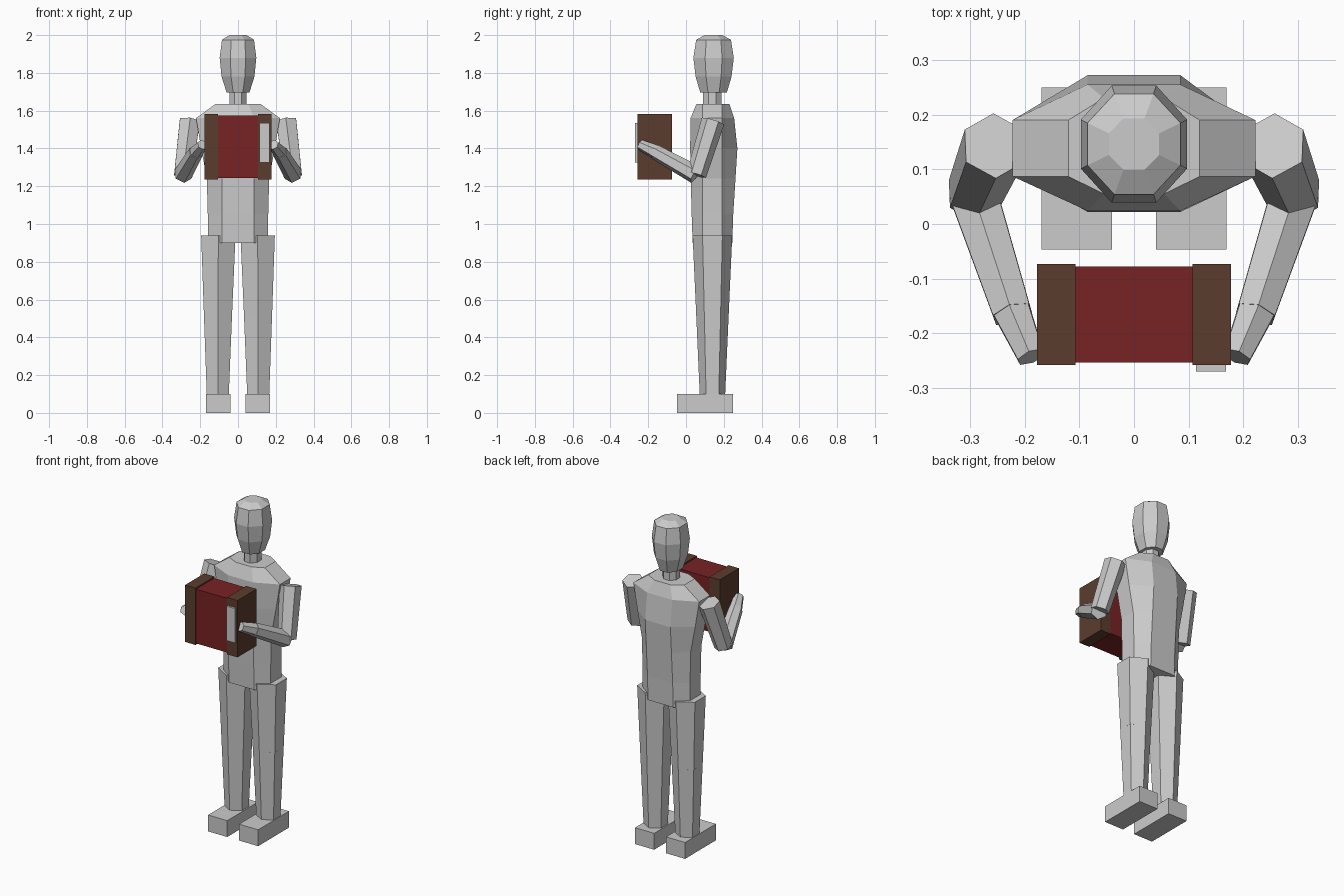
import bpy, bmesh, math
from mathutils import Vector

if "Cube" in bpy.data.objects:
    bpy.data.objects.remove(bpy.data.objects["Cube"])


def material(name, rgb):
    m = bpy.data.materials.new(name)
    m.diffuse_color = (*rgb, 1)
    m.use_nodes = True
    m.node_tree.nodes["Principled BSDF"].inputs["Base Color"].default_value = m.diffuse_color
    return m


GREY = material("pale grey", (0.6, 0.6, 0.6))
RED = material("dark red", (0.185, 0.016, 0.018))
BROWN = material("brown", (0.105, 0.046, 0.027))


def loft(name, rings, mat):
    """Closed solid through a list of equal-length point rings."""
    bm = bmesh.new()
    vs = [[bm.verts.new(p) for p in r] for r in rings]
    n = len(vs[0])
    for a, b in zip(vs, vs[1:]):
        for i in range(n):
            j = (i + 1) % n
            bm.faces.new((a[i], a[j], b[j], b[i]))
    bm.faces.new(vs[0][::-1])
    bm.faces.new(vs[-1])
    bmesh.ops.recalc_face_normals(bm, faces=bm.faces)
    me = bpy.data.meshes.new(name)
    bm.to_mesh(me)
    bm.free()
    me.materials.append(mat)
    ob = bpy.data.objects.new(name, me)
    bpy.context.collection.objects.link(ob)
    return ob


def box(name, x0, x1, y0, y1, z0, z1, mat):
    ring = [(x0, y0), (x1, y0), (x1, y1), (x0, y1)]
    return loft(name, [[(x, y, z) for x, y in ring] for z in (z0, z1)], mat)


def octagon(z, flat, half, y0, y1, s0, s1):
    """Octagon with a front/back edge of half-width flat and sides from s0 to s1."""
    return [(x, y, z) for x, y in ((-flat, y0), (flat, y0), (half, s0), (half, s1),
                                   (flat, y1), (-flat, y1), (-half, s1), (-half, s0))]


def limb(name, p, q, r0, r1, ref):
    """Tapered six-sided limb, one corner turned towards ref."""
    p, q = Vector(p), Vector(q)
    d = (q - p).normalized()
    u = Vector(ref)
    u = (u - d * u.dot(d)).normalized()
    v = d.cross(u)
    angles = [math.tau * i / 6 for i in range(6)]
    return loft(name, [[c + r * (u * math.cos(a) + v * math.sin(a)) for a in angles]
                       for c, r in ((p, r0), (q, r1))], GREY)


# Head and neck
head = [(1.695, 0.06, 0.07), (1.78, 0.087, 0.095), (1.88, 0.097, 0.107),
        (1.975, 0.085, 0.092), (2.0, 0.046, 0.047)]
loft("head", [octagon(z, rx * 0.42, rx, 0.146 - ry, 0.146 + ry,
                      0.146 - ry * 0.42, 0.146 + ry * 0.42) for z, rx, ry in head], GREY)
loft("neck", [octagon(z, 0.019, 0.045, 0.09, 0.188, 0.12, 0.16) for z in (1.6, 1.73)], GREY)

# Torso and pelvis
torso = [(0.90, 0.085, 0.16, 0.035, 0.245), (1.05, 0.085, 0.16, 0.03, 0.25),
         (1.24, 0.085, 0.165, 0.025, 0.262), (1.40, 0.085, 0.195, 0.022, 0.272),
         (1.56, 0.085, 0.222, 0.024, 0.255), (1.635, 0.055, 0.12, 0.055, 0.23)]
loft("torso", [octagon(z, f, h, a, b, 0.087, 0.19) for z, f, h, a, b in torso], GREY)

# Limbs, left and right
for side, s in (("left", 1), ("right", -1)):
    limb(side + "_thigh", (s * 0.104, 0.14, 0.94), (s * 0.106, 0.14, 0.52), 0.105, 0.086, (0, 1, 0))
    limb(side + "_shin", (s * 0.106, 0.14, 0.52), (s * 0.107, 0.14, 0.09), 0.086, 0.067, (0, 1, 0))
    x0, x1 = sorted((s * 0.04, s * 0.169))
    box(side + "_foot", x0, x1, -0.047, 0.25, 0, 0.1, GREY)
    limb(side + "_upper_arm", (s * 0.255, 0.143, 1.545), (s * 0.292, 0.055, 1.26), 0.062, 0.053, (0, 1, 0))
    limb(side + "_forearm", (s * 0.292, 0.05, 1.262), (s * 0.222, -0.165, 1.382), 0.05, 0.04, (0, 0, 1))
    limb(side + "_hand", (s * 0.225, -0.155, 1.378), (s * 0.188, -0.243, 1.42), 0.039, 0.028, (0, 0, 1))
    # Accordion end block
    x0, x1 = sorted((s * 0.107, s * 0.177))
    box(side + "_end_block", x0, x1, -0.258, -0.073, 1.235, 1.582, BROWN)

# Accordion bellows and keyboard
box("bellows", -0.108, 0.108, -0.253, -0.078, 1.243, 1.574, RED)
box("keyboard", 0.113, 0.168, -0.27, -0.257, 1.325, 1.535, GREY)
